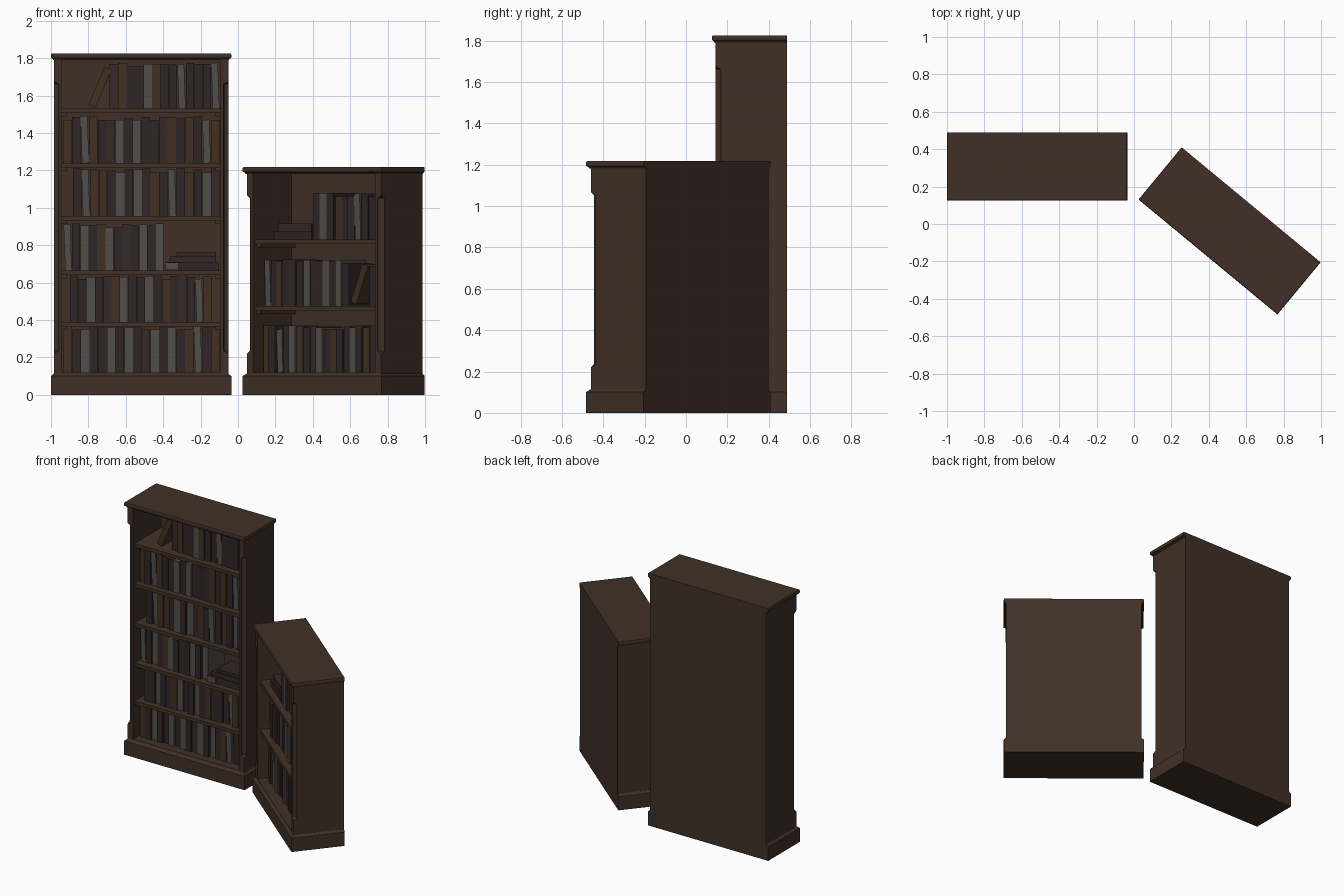
import bpy, bmesh, math, random
from mathutils import Matrix, Vector

if "Cube" in bpy.data.objects:
    bpy.data.objects.remove(bpy.data.objects["Cube"])

random.seed(4)
HW, HD = 0.482, 0.181          # half width / half depth of plinth and crown
BW, BF = 0.466, -0.164         # body half width and body front
IW, BACK = 0.424, 0.16         # interior half width and back panel front


def mat(name, rgb):
    m = bpy.data.materials.new(name)
    m.diffuse_color = (*rgb, 1)
    m.use_nodes = True
    m.node_tree.nodes["Principled BSDF"].inputs["Base Color"].default_value = m.diffuse_color
    return m


WOOD = mat("dark_wood", (0.052, 0.030, 0.020))
SHELF = mat("shelf_wood", (0.055, 0.031, 0.018))
BOOKS = {
    "w": mat("brown_book", (0.052, 0.030, 0.016)),
    "r": mat("maroon_book", (0.030, 0.018, 0.019)),
    "n": mat("plum_book", (0.036, 0.022, 0.022)),
    "g": mat("grey_book", (0.085, 0.076, 0.068)),
}
KEYS = list(BOOKS)


def finish(bm, name, mats, place):
    bmesh.ops.recalc_face_normals(bm, faces=bm.faces)
    me = bpy.data.meshes.new(name)
    bm.to_mesh(me)
    bm.free()
    for m in mats:
        me.materials.append(m)
    ob = bpy.data.objects.new(name, me)
    ob.matrix_world = place
    bpy.context.collection.objects.link(ob)
    return ob


def loft(bm, rings):
    vs = [[bm.verts.new(p) for p in r] for r in rings]
    n = len(vs[0])
    for a, b in zip(vs, vs[1:]):
        for i in range(n):
            bm.faces.new((a[i], a[(i + 1) % n], b[(i + 1) % n], b[i]))
    bm.faces.new(vs[0][::-1])
    bm.faces.new(vs[-1])


def box(bm, x0, x1, y0, y1, z0, z1, idx=0, tilt=0.0):
    # box that may lean sideways about its lower corner
    geo = bmesh.ops.create_cube(bm, size=1)
    m = Matrix.Diagonal((x1 - x0, y1 - y0, z1 - z0, 1))
    m = Matrix.Translation(((x1 - x0) / 2, (y0 + y1) / 2, (z1 - z0) / 2)) @ m
    pivot = (x1 - x0) if tilt > 0 else 0
    m = (Matrix.Translation((x0 + pivot, 0, z0)) @ Matrix.Rotation(tilt, 4, 'Y')
         @ Matrix.Translation((-pivot, 0, 0)) @ m)
    bmesh.ops.transform(bm, matrix=m, verts=geo["verts"])
    for f in {f for v in geo["verts"] for f in v.link_faces}:
        f.material_index = idx


def moulding(name, steps, place):
    # rectangle rings, inset on front and sides, flush at the back
    bm = bmesh.new()
    loft(bm, [[(-HW + d, -HD + d, z), (HW - d, -HD + d, z),
               (HW - d, HD, z), (-HW + d, HD, z)] for z, d in steps])
    finish(bm, name, [WOOD], place)


def side_panel(name, s, top, place):
    # upright whose outer front corner has a stopped cove
    def ring(z, r):
        pts = [(s * IW, HD, z), (s * IW, BF, z)]
        for i in range(5):
            a = math.pi / 2 * i / 4
            pts.append((s * (BW - r * math.cos(a)), BF + r * math.sin(a), z))
        return pts + [(s * BW, HD, z)]
    bm = bmesh.new()
    loft(bm, [ring(0.11, 0.0004), ring(0.22, 0.0004), ring(0.235, 0.026),
              ring(top - 0.165, 0.026), ring(top - 0.15, 0.0004), ring(top - 0.03, 0.0004)])
    finish(bm, name, [WOOD], place)


def book_row(name, z, x0, x1, colours, high, place):
    # upright books; capital letters lean a little
    bm = bmesh.new()
    w = (x1 - x0) / len(colours)
    for i, c in enumerate(colours):
        x = x0 + i * w
        h = high - random.choice((0, 0.005, 0.01, 0.02))
        f = -0.095 + random.uniform(-0.012, 0.012)
        lean = c.isupper()
        box(bm, x + (0.008 if lean else 0), x + w - 0.001, f, f + random.uniform(0.18, 0.21),
            z, z + h, KEYS.index(c.lower()), -0.035 if lean else 0)
    finish(bm, name, list(BOOKS.values()), place)


def loose_books(name, items, place):
    bm = bmesh.new()
    for it in items:
        box(bm, *it)
    finish(bm, name, list(BOOKS.values()), place)


def bookcase(tag, top, shelves, rows, loose, place):
    moulding(tag + "_plinth", [(0, 0), (0.10, 0), (0.113, 0.015), (0.12, 0.018)], place)
    moulding(tag + "_crown", [(top - 0.036, 0.012), (top - 0.028, 0.008), (top - 0.026, 0.003),
                              (top - 0.021, 0), (top - 0.006, 0), (top, 0.003)], place)
    side_panel(tag + "_left_side", -1, top, place)
    side_panel(tag + "_right_side", 1, top, place)
    bm = bmesh.new()
    box(bm, -IW, IW, BACK, HD, 0.11, top - 0.03)
    finish(bm, tag + "_back_panel", [WOOD], place)
    # shelves with cleats at both ends
    for i, z in enumerate(shelves):
        bm = bmesh.new()
        box(bm, -IW, IW, -0.145, BACK, z - 0.024, z)
        for s in (-1, 1):
            a, b = sorted((s * IW, s * (IW - 0.026)))
            box(bm, a, b, -0.13, BACK, z - 0.042, z - 0.024)
        finish(bm, f"{tag}_shelf_{i + 1}", [SHELF], place)
    for i, r in enumerate(rows):
        book_row(f"{tag}_books_{i + 1}", *r, place)
    loose_books(tag + "_loose_books", loose, place)


# tall bookcase
bookcase("tall_case", 1.826, (0.39, 0.665, 0.955, 1.24, 1.53), [
    (0.12, -0.414, 0.42, "wrgrrgrgrngrgrwGrw", 0.25),
    (0.39, -0.38, 0.378, "rrgrnwgrrgrwrnrGw", 0.25),
    (0.665, -0.414, 0.122, "Grgrwgrnrgrg", 0.25),
    (0.955, -0.365, 0.42, "rGwwrgrgrwrGrwrgn", 0.255),
    (1.24, -0.417, 0.42, "wrGwrngrgrrnwrwrGw", 0.25),
    (1.53, -0.168, 0.42, "nwrrgwrrGrrrG", 0.245),
], [
    (-0.285, -0.245, -0.09, 0.10, 1.535, 1.755, 0, 0.40),
    (0.135, 0.415, -0.10, 0.09, 0.665, 0.71, 1),
    (0.13, 0.20, -0.11, -0.10, 0.667, 0.708, 3),
    (0.155, 0.40, -0.09, 0.08, 0.71, 0.74, 2),
    (0.19, 0.40, -0.08, 0.08, 0.74, 0.76, 1),
], Matrix.Translation((-0.518, 0.307, 0)))

# short bookcase, turned
bookcase("short_case", 1.217, (0.475, 0.83), [
    (0.12, -0.414, 0.42, "wrGrgwrngrwrrgrwrG", 0.25),
    (0.475, -0.41, 0.185, "Grwrnrgrrgrgr", 0.25),
    (0.475, 0.33, 0.42, "rn", 0.235),
    (0.83, -0.06, 0.42, "rgrwrnGrrg", 0.25),
], [
    (0.195, 0.235, -0.095, 0.09, 0.485, 0.70, 0, 0.38),
    (-0.33, -0.07, -0.10, 0.08, 0.83, 0.875, 1),
    (-0.31, -0.08, -0.09, 0.08, 0.875, 0.915, 2),
], Matrix.Translation((0.511, -0.037, 0)) @ Matrix.Rotation(math.radians(-39.6), 4, 'Z'))
